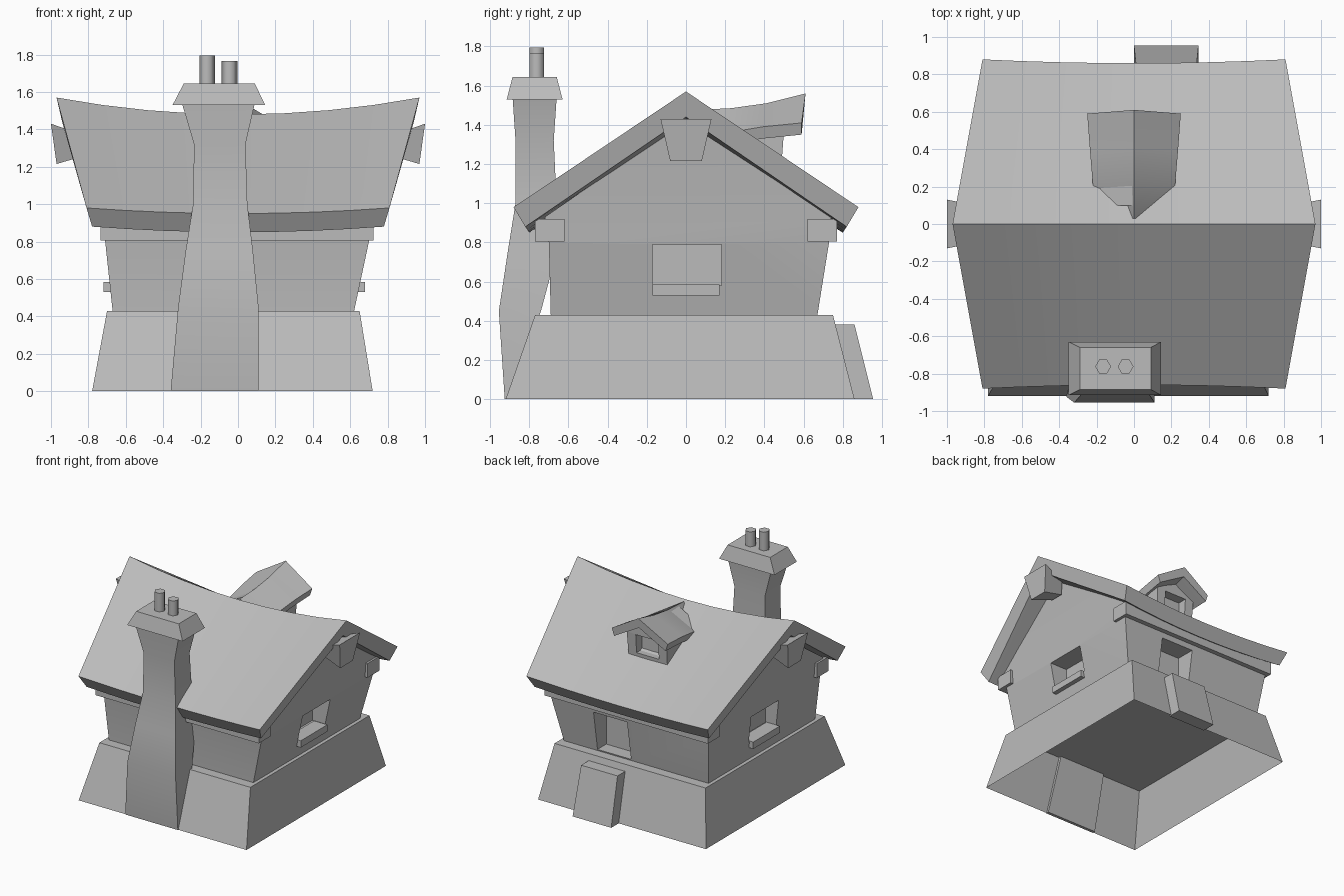
import bpy
import bmesh
import math

cube = bpy.data.objects.get("Cube")
if cube:
    bpy.data.objects.remove(cube, do_unlink=True)

plaster = bpy.data.materials.new("plain_grey")
plaster.use_nodes = True
GREY = (0.5, 0.5, 0.5, 1)
plaster.diffuse_color = GREY
plaster.node_tree.nodes["Principled BSDF"].inputs["Base Color"].default_value = GREY


def loft(name, rings, bottom=True, smooth=40):
    """Skin a list of equal point rings and cap the ends."""
    bm = bmesh.new()
    rows = [[bm.verts.new(p) for p in ring] for ring in rings]
    n = len(rows[0])
    for a, b in zip(rows, rows[1:]):
        for i in range(n):
            j = (i + 1) % n
            bm.faces.new((a[i], a[j], b[j], b[i]))
    if bottom:
        bm.faces.new(rows[0][::-1])
    bm.faces.new(rows[-1])
    bmesh.ops.recalc_face_normals(bm, faces=bm.faces)
    mesh = bpy.data.meshes.new(name)
    bm.to_mesh(mesh)
    bm.free()
    obj = bpy.data.objects.new(name, mesh)
    bpy.context.collection.objects.link(obj)
    mesh.materials.append(plaster)
    if smooth:
        select(obj)
        bpy.ops.object.shade_smooth_by_angle(angle=math.radians(smooth))
    return obj


def select(obj):
    bpy.ops.object.select_all(action='DESELECT')
    obj.select_set(True)
    bpy.context.view_layer.objects.active = obj


def rect(x0, x1, y0, y1, z):
    return [(x0, y0, z), (x1, y0, z), (x1, y1, z), (x0, y1, z)]


def stack(name, levels, **kw):
    return loft(name, [rect(*lv) for lv in levels], **kw)


def box(name, x0, x1, y0, y1, z0, z1):
    return stack(name, [(x0, x1, y0, y1, z0), (x0, x1, y0, y1, z1)], smooth=0)


def recess(obj, *bounds):
    """Cut a box-shaped opening into a solid."""
    cutter = box("cutter", *bounds)
    cutter.hide_render = True
    mod = obj.modifiers.new("opening", 'BOOLEAN')
    mod.operation = 'DIFFERENCE'
    mod.solver = 'EXACT'
    mod.object = cutter
    select(obj)
    bpy.ops.object.modifier_apply(modifier=mod.name)
    bpy.data.objects.remove(cutter, do_unlink=True)


# Flared foundation, open underneath
stack("foundation", [(-.78, .72, -.92, .86, 0), (-.70, .65, -.77, .75, .43)],
      bottom=False)

# Walls with gables, windows at both ends and a back door
walls = stack("walls", [(-.67, .62, -.69, .67, .425), (-.71, .70, -.70, .73, .8),
                        (-.72, .71, -.72, .74, .93), (-.78, .78, -.01, .01, 1.42)])
recess(walls, .54, .9, -.17, .18, .58, .79)
recess(walls, -.9, -.59, -.17, .18, .58, .79)
recess(walls, .02, .32, .56, .9, .44, .76)
box("right_window_sill", -.72, -.6, -.17, .17, .53, .585)
box("left_window_sill", .56, .68, -.17, .17, .53, .585)

# Wall plates under the eaves
for side, label in ((-1, "front"), (1, "back")):
    ys = sorted((side * .62, side * .77))
    box(label + "_wall_plate", -.735, .725, *ys, .805, .92)

# Doorstep
stack("doorstep", [(0, .345, .84, .955, 0), (.01, .335, .74, .86, .38)], smooth=0)

# Sagging roof slab, flared towards the gable peaks
roof_rings = []
for i in range(-4, 5):
    t = i / 4
    s = t * t
    ridge, eave, y = 1.48 + .09 * s, .95 + .03 * s, .86 + .02 * s
    roof_rings.append([
        (.81 * t, -y, eave), (.97 * t, 0, ridge), (.81 * t, y, eave),
        (.78 * t, y - .06, eave - .1), (.94 * t, 0, ridge - .13),
        (.78 * t, .06 - y, eave - .1)])
loft("roof", roof_rings)

# Flared ridge beam ends
for side, label in ((-1, "right"), (1, "left")):
    rings = []
    for x, lean, w, top, low in ((.8, .02, .09, 1.36, 1.27), (1, .03, .13, 1.43, 1.215)):
        v = w * .62
        rings.append([(side * x, -w, top), (side * x, w, top),
                      (side * (x - lean), v, low), (side * (x - lean), -v, low)])
    loft(label + "_ridge_beam", rings, smooth=0)

# Dormer body with its window
body = []
for y, shift in ((.1, 0), (.48, .02)):
    body.append([(-.17, y, 1.1), (.17, y, 1.1), (.18, y + shift, 1.37),
                 (0, y + shift, 1.47), (-.18, y + shift, 1.37)])
dormer = loft("dormer", body, smooth=0)
recess(dormer, -.1, .1, .42, .7, 1.21, 1.36)

# Dormer roof
chevrons = []
for y, w, ridge, eave in ((.02, .1, 1.475, 1.3), (.22, .22, 1.485, 1.36),
                          (.4, .235, 1.51, 1.39), (.6, .25, 1.56, 1.41)):
    chevrons.append([(-w, y - .01, eave), (0, y + .01, ridge), (w, y - .01, eave),
                     (w - .02, y - .01, eave - .06), (0, y, ridge - .08),
                     (.02 - w, y - .01, eave - .06)])
loft("dormer_roof", chevrons)

# Crooked chimney, its cap and two pots
stack("chimney", [(-.36, .11, -.925, -.90, 0), (-.32, .11, -.955, -.74, .45),
                  (-.28, .08, -.91, -.66, .75), (-.24, .05, -.87, -.66, 1.0),
                  (-.235, .04, -.87, -.675, 1.32), (-.30, .09, -.885, -.66, 1.54)],
      smooth=50)
stack("chimney_cap", [(-.35, .145, -.915, -.63, 1.53), (-.29, .09, -.885, -.66, 1.645)],
      smooth=0)
for x, top, label in ((-.165, 1.795, "tall"), (-.045, 1.765, "short")):
    hexagon = [(x + .042 * math.cos(k * math.pi / 3),
                -.762 + .042 * math.sin(k * math.pi / 3)) for k in range(6)]
    loft(label + "_chimney_pot", [[(px, py, z) for px, py in hexagon]
                                  for z in (1.63, top)], smooth=65)
